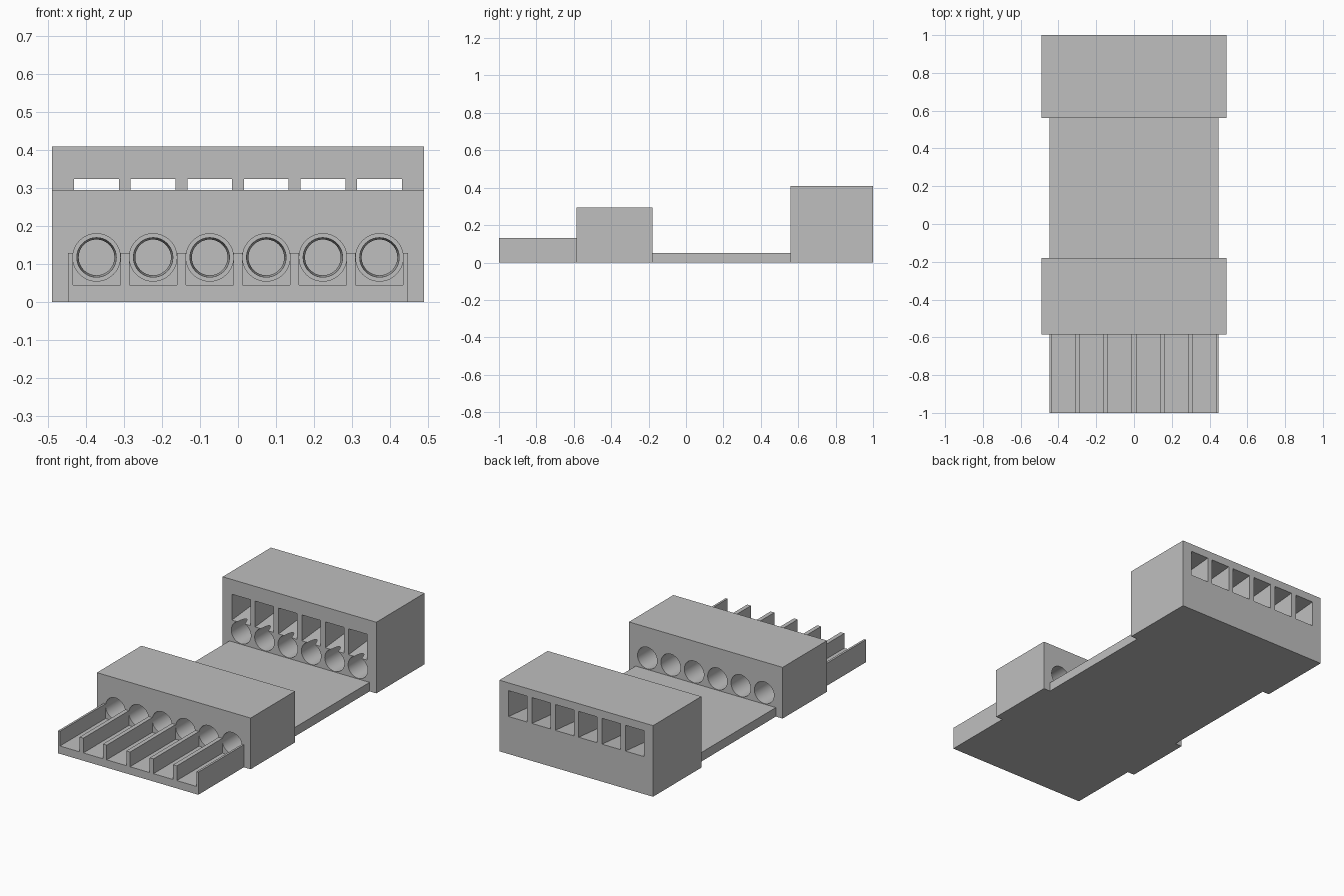
import bpy, bmesh, math

old = bpy.data.objects.get("Cube")
if old:
    bpy.data.objects.remove(old, do_unlink=True)

grey = bpy.data.materials.new("plain_grey")
grey.use_nodes = True
COLOUR = (0.52, 0.52, 0.52, 1)
grey.diffuse_color = COLOUR
grey.node_tree.nodes["Principled BSDF"].inputs["Base Color"].default_value = COLOUR

PITCH, BORE, BORE_Z = 0.149, 0.0625, 0.118
CENTRES = [(i - 2.5) * PITCH for i in range(6)]


def finish(name, bm):
    bmesh.ops.recalc_face_normals(bm, faces=bm.faces)
    mesh = bpy.data.meshes.new(name)
    bm.to_mesh(mesh)
    bm.free()
    mesh.materials.append(grey)
    obj = bpy.data.objects.new(name, mesh)
    bpy.context.collection.objects.link(obj)
    return obj


def prism(bm, points, offset):
    """Extrude a closed outline along an offset."""
    face = bm.faces.new([bm.verts.new(p) for p in points])
    top = bmesh.ops.extrude_face_region(bm, geom=[face])["geom"]
    bmesh.ops.translate(bm, vec=offset,
                        verts=[v for v in top if isinstance(v, bmesh.types.BMVert)])


def box(name, half_x, y0, y1, height):
    bm = bmesh.new()
    prism(bm, [(-half_x, y0, 0), (half_x, y0, 0), (half_x, y1, 0), (-half_x, y1, 0)],
          (0, 0, height))
    return finish(name, bm)


def bores(name, profile, sides=48):
    """Stepped round holes along y; profile holds (y, radius) pairs."""
    bm = bmesh.new()
    for cx in CENTRES:
        rings = []
        for y, r in profile:
            rings.append([bm.verts.new((cx + r * math.cos(a), y, BORE_Z + r * math.sin(a)))
                          for a in (math.tau * k / sides for k in range(sides))])
        for a, b in zip(rings, rings[1:]):
            for k in range(sides):
                n = (k + 1) % sides
                bm.faces.new((a[k], a[n], b[n], b[k]))
        bm.faces.new(rings[0])
        bm.faces.new(rings[-1])
    return finish(name, bm)


def cut(obj, cutter):
    mod = obj.modifiers.new("cut", 'BOOLEAN')
    mod.operation, mod.solver, mod.object = 'DIFFERENCE', 'EXACT', cutter
    select(obj)
    bpy.ops.object.modifier_apply(modifier=mod.name)
    bpy.data.objects.remove(cutter, do_unlink=True)


def select(obj):
    bpy.ops.object.select_all(action='DESELECT')
    obj.select_set(True)
    bpy.context.view_layer.objects.active = obj


# Base plate between the two blocks
box("base_plate", 0.447, -0.18, 0.56, 0.052)

# Front tray: floor with thin dividers, one channel per hole
EDGE, FLOOR, FIN = 0.447, 0.045, 0.13
outline = [(-EDGE, 0), (-EDGE, FIN)]
for cx in CENTRES:
    a, b = cx - BORE, cx + BORE
    outline += [(a, FIN), (a, FLOOR), (b, FLOOR), (b, FIN)]
outline += [(EDGE, FIN), (EDGE, 0)]
bm = bmesh.new()
prism(bm, [(x, -1, z) for x, z in outline], (0, 0.415, 0))
finish("front_tray", bm)

# Front block with through holes, wide at both mouths
front_block = box("front_block", 0.49, -0.585, -0.18, 0.295)
cut(front_block, bores("front_bores", [
    (-0.7, BORE), (-0.44, BORE), (-0.44, 0.052), (-0.32, 0.047),
    (-0.32, BORE), (-0.1, BORE)]))

# Rear block with blind holes and sloping windows above them
rear_block = box("rear_block", 0.49, 0.56, 1.0, 0.41)
cut(rear_block, bores("rear_bores", [(0.45, BORE), (0.86, BORE)]))

SLOPE, HALF = 0.04 / 0.44, 0.059
y0, y1 = 0.46, 1.1
bm = bmesh.new()
for cx in CENTRES:
    side = [(y, z + SLOPE * (y - 0.56))
            for y, z in ((y0, 0.176), (y1, 0.176), (y1, 0.325), (y0, 0.325))]
    prism(bm, [(cx - HALF, y, z) for y, z in side], (2 * HALF, 0, 0))
cut(rear_block, finish("rear_windows", bm))

# Smooth bores, crisp edges
for block in (front_block, rear_block):
    select(block)
    bpy.ops.object.shade_smooth_by_angle(angle=math.radians(30))
